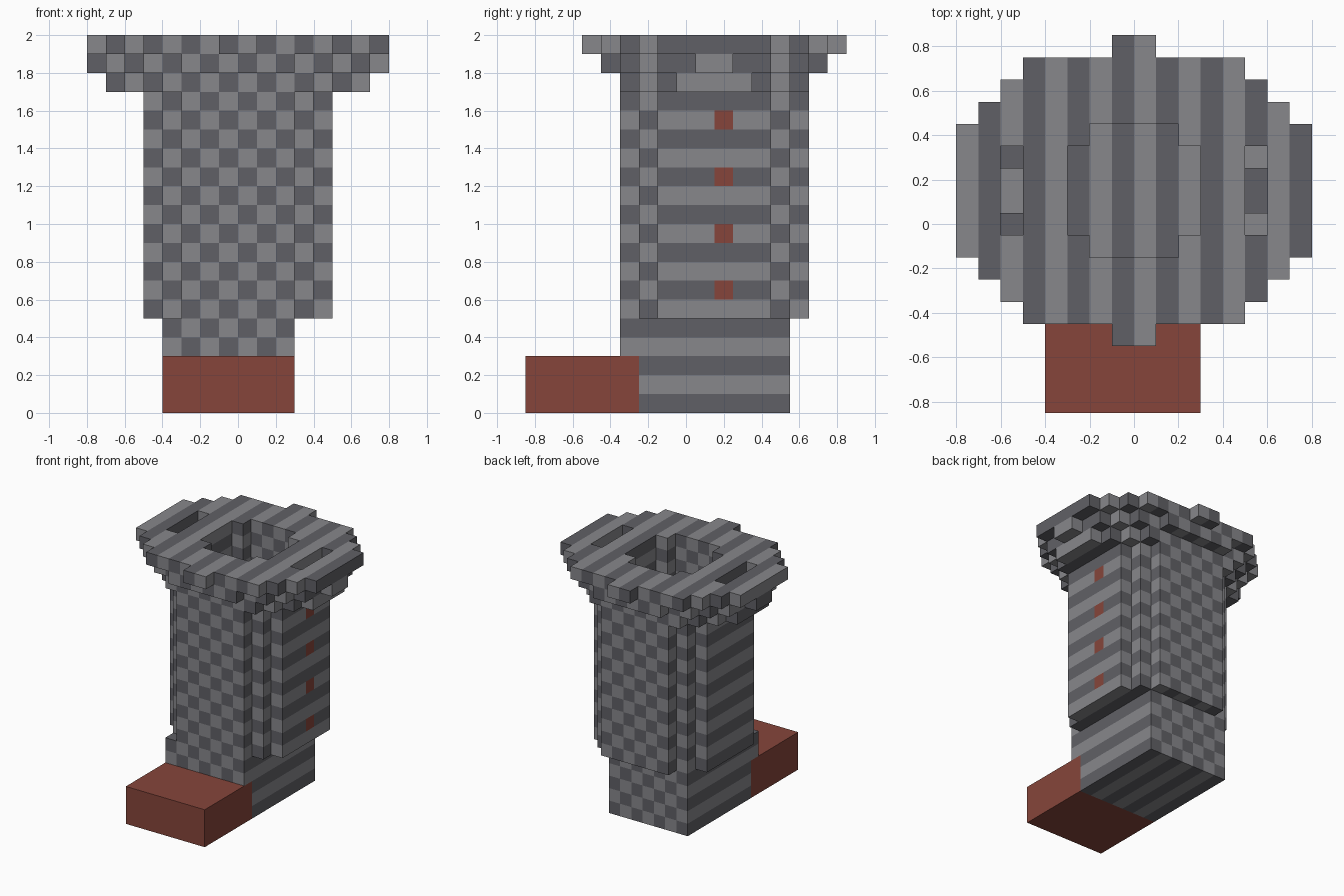
import bpy, bmesh
from mathutils import Vector

cube = bpy.data.objects.get("Cube")
if cube:
    bpy.data.objects.remove(cube, do_unlink=True)

UNIT = 0.1      # block edge
MID_Y = 0.15    # centre of the tower in depth


def material(name, rgb):
    m = bpy.data.materials.new(name)
    m.use_nodes = True
    col = (*rgb, 1.0)
    m.diffuse_color = col
    m.node_tree.nodes["Principled BSDF"].inputs["Base Color"].default_value = col
    return m


DARK, LIGHT, RED = 0, 1, 2
MATERIALS = [material("dark stone", (0.118, 0.118, 0.133)),
             material("light stone", (0.245, 0.245, 0.26)),
             material("red brick", (0.24, 0.06, 0.043))]


def box(xs, ys, zs):
    return {(x, y, z) for x in range(*xs) for y in range(*ys) for z in range(*zs)}


def round_slab(half_widths, z0, z1):
    """Stepped oval: half width of each row, counted outward from the middle."""
    cells = set()
    for row, w in enumerate(half_widths):
        for y in (row, -1 - row):
            cells |= box((-w, w), (y, y + 1), (z0, z1))
    return cells


# Parts as sets of blocks
shaft = round_slab([3, 3, 2], 6, 20)
slots = set()
for x in (-6, 5):
    slots |= box((x, x + 1), (-2, 2), (19, 20)) | box((x, x + 1), (-1, 1), (18, 19))

windows = set()
for z in range(6, 16, 3):
    windows.add((4, 0, z))

parts = {
    "doorstep": box((-4, 3), (-10, -4), (0, 3)),
    "base": box((-4, 3), (-4, 4), (0, 3)) | box((-4, 3), (-5, 4), (3, 5)),
    "tower_wall": round_slab([5, 5, 5, 4, 3], 5, 17) - shaft - windows,
    "tower_windows": windows,
    "rim_lower": round_slab([7, 7, 6, 5, 4], 17, 18) - shaft,
    "rim_middle": round_slab([8, 7, 7, 6, 5, 3], 18, 19) - shaft - slots,
    "rim_top": round_slab([8, 8, 8, 7, 6, 5, 1], 19, 20) - shaft - slots,
}
solid = set().union(*parts.values())


def build(name, cells, red):
    """Skin the blocks of one part, leaving out faces hidden by other blocks."""
    bm = bmesh.new()
    for cell in sorted(cells):
        x, y, z = cell
        for axis in range(3):
            for side in (0, 1):
                near = list(cell)
                near[axis] += 2 * side - 1
                if tuple(near) in solid:
                    continue
                u, v = (axis + 1) % 3, (axis + 2) % 3
                ring = []
                for du, dv in ((0, 0), (1, 0), (1, 1), (0, 1)):
                    p = Vector(cell)
                    p[axis] += side
                    p[u] += du
                    p[v] += dv
                    ring.append(bm.verts.new(p * UNIT + Vector((0, MID_Y, 0))))
                face = bm.faces.new(ring if side else ring[::-1])
                # Stone alternates across the width and the height
                face.material_index = RED if red else (x + z) % 2
    bmesh.ops.remove_doubles(bm, verts=bm.verts, dist=UNIT / 100)
    if red:
        bmesh.ops.dissolve_limit(bm, angle_limit=0.01, verts=bm.verts, edges=bm.edges)
    mesh = bpy.data.meshes.new(name)
    bm.to_mesh(mesh)
    bm.free()
    for m in MATERIALS:
        mesh.materials.append(m)
    bpy.context.collection.objects.link(bpy.data.objects.new(name, mesh))


for name, cells in parts.items():
    build(name, cells, name in ("doorstep", "tower_windows"))
